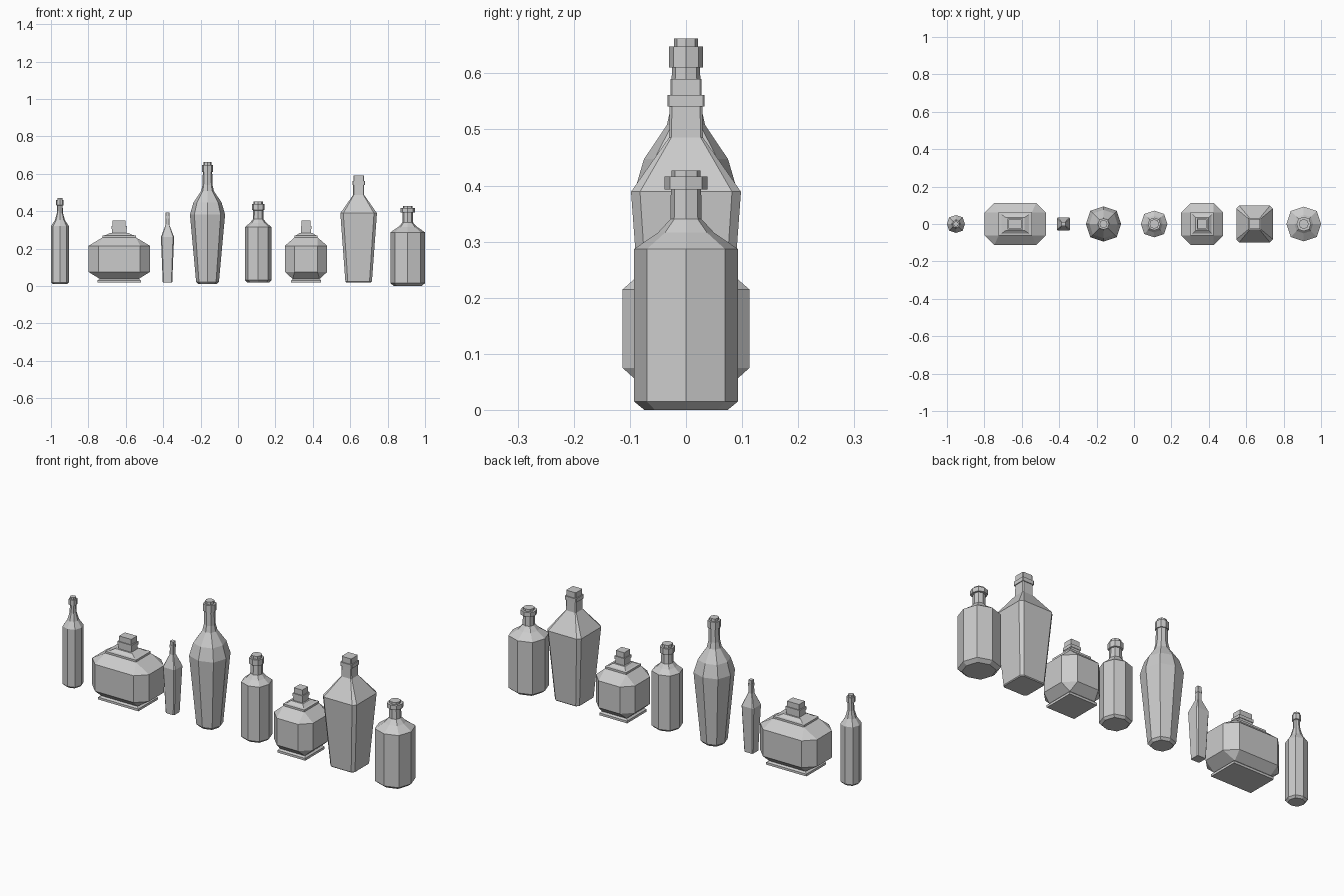
import bpy, bmesh
from math import cos, sin, pi

if "Cube" in bpy.data.objects:
    bpy.data.objects.remove(bpy.data.objects["Cube"])


def loft(name, x, rings):
    """Closed flat-shaded skin through rings of 8 points, each a list of (x, y, z)."""
    bm = bmesh.new()
    loops = [[bm.verts.new(p) for p in ring] for ring in rings]
    for a, b in zip(loops, loops[1:]):
        for i in range(8):
            j = (i + 1) % 8
            bm.faces.new((a[i], a[j], b[j], b[i]))
    bm.faces.new(loops[0][::-1])
    bm.faces.new(loops[-1])
    bmesh.ops.remove_doubles(bm, verts=bm.verts, dist=0.0001)
    bmesh.ops.recalc_face_normals(bm, faces=bm.faces)
    mesh = bpy.data.meshes.new(name)
    bm.to_mesh(mesh)
    bm.free()
    obj = bpy.data.objects.new(name, mesh)
    obj.location.x = x
    bpy.context.collection.objects.link(obj)


def round_ring(r, z):
    """Eight-sided ring with slightly bulged diagonals."""
    return [(r * k * cos(i * pi / 4), r * k * sin(i * pi / 4), z)
            for i in range(8) for k in [1.06 if i % 2 else 1.0]]


def box_ring(hx, hy, cx, cy, z):
    """Rectangle with cut corners."""
    return [(hx, -hy + cy, z), (hx, hy - cy, z), (hx - cx, hy, z), (-hx + cx, hy, z),
            (-hx, hy - cy, z), (-hx, -hy + cy, z), (-hx + cx, -hy, z), (hx - cx, -hy, z)]


# Round bottles: (radius, height) profiles
round_bottles = {
    "slim_round_bottle": (-0.952, [
        (.038, .01), (.048, .02), (.048, .32), (.027, .352), (.016, .39), (.0145, .43),
        (.020, .432), (.020, .460), (.014, .460), (.014, .471)]),
    "tall_shouldered_bottle": (-0.163, [
        (.050, .01), (.061, .022), (.094, .382), (.075, .447), (.034, .508), (.027, .54),
        (.025, .61), (.030, .61), (.030, .648), (.021, .648), (.021, .662)]),
    "medium_round_bottle": (0.108, [
        (.060, .02), (.071, .031), (.071, .315), (.045, .337), (.029, .357), (.027, .405),
        (.034, .407), (.034, .438), (.025, .438), (.025, .453)]),
    "wide_round_bottle": (0.9075, [
        (.074, 0), (.0925, .015), (.0925, .287), (.050, .316), (.028, .340), (.027, .393),
        (.038, .393), (.038, .416), (.026, .416), (.026, .427)]),
}
for name, (x, profile) in round_bottles.items():
    loft(name, x, [round_ring(r, z) for r, z in profile])

# Squat decanters: (half width, corner cut, height), stretched in x
decanter = [(.080, 0, .018), (.080, 0, .030), (.072, 0, .038), (.113, .052, .075),
            (.113, .052, .215), (.061, 0, .260), (.061, 0, .270), (.050, 0, .272),
            (.034, 0, .284), (.026, 0, .284), (.026, 0, .306), (.0285, 0, .306),
            (.0285, 0, .322), (.024, 0, .322), (.024, 0, .350)]
for name, x, sx in (("wide_decanter", -.635, 1.45), ("square_decanter", .364, 1.0)):
    loft(name, x, [box_ring(h * sx, h, c, c, z) for h, c, z in decanter])

# Tapered square bottles: same profile at two sizes
tapered = [(.067, .012, 0), (.071, .013, .004), (.098, .016, .369), (.030, .004, .466),
           (.029, .004, .521), (.033, .003, .521), (.033, .003, .541),
           (.028, .003, .541), (.028, .003, .570)]
for name, x, w, h in (("large_tapered_bottle", .645, 1.0, 1.0),
                      ("small_tapered_bottle", -.377, .36, .655)):
    loft(name, x, [box_ring(r * w, r * w, c * w, c * w, .02 + z * h) for r, c, z in tapered])
